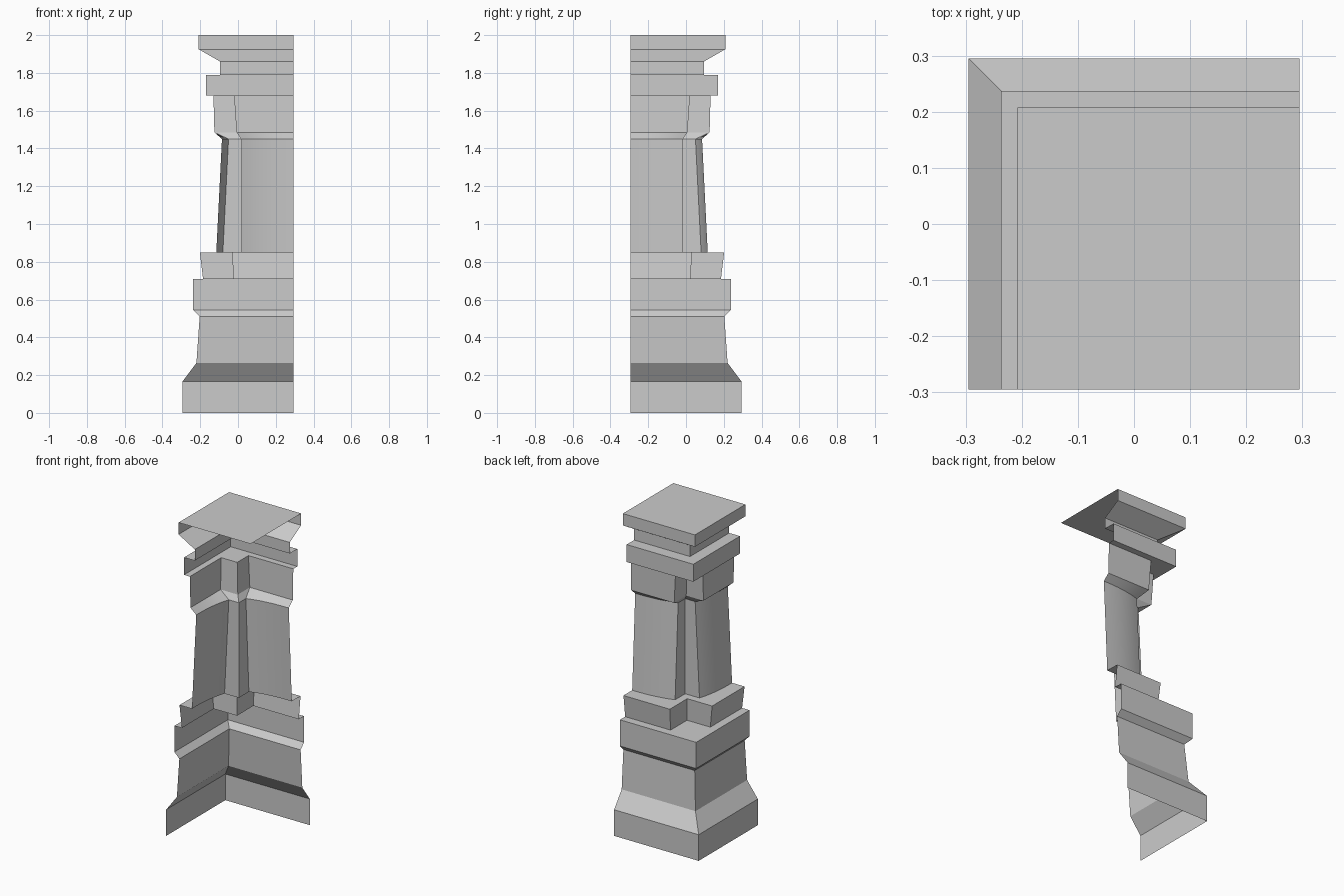
import bpy
import bmesh

cube = bpy.data.objects.get("Cube")
if cube:
    bpy.data.objects.remove(cube, do_unlink=True)

AXIS = 0.295  # pillar axis sits at (AXIS, -AXIS); only one quarter shell exists
LOBE_STEPS = 10

stone = bpy.data.materials.new("grey stone")
stone.use_nodes = True
GREY = (0.6, 0.6, 0.6, 1)
stone.diffuse_color = GREY
stone.node_tree.nodes["Principled BSDF"].inputs["Base Color"].default_value = GREY


def square(d):
    """Quarter outline of a plain square of half width d."""
    return [(d, 0), (d, d), (0, d)]


def cross(d, notch, corner=None, sag=0, steps=1):
    """Quarter outline of a notched square; the arms may be bowed by sag."""
    c = notch if corner is None else corner
    half = [(d - sag * (i / steps) ** 2.5, notch * i / steps) for i in range(steps + 1)]
    return half + [(c, c)] + [(v, u) for u, v in reversed(half)]


def loft(name, rings, cap=False, smooth=False):
    """Skin a stack of (height, outline) rings into an open shell."""
    bm = bmesh.new()
    rows = [[bm.verts.new((AXIS - u, v - AXIS, z)) for u, v in pts] for z, pts in rings]
    for low, high in zip(rows, rows[1:]):
        for i in range(len(low) - 1):
            bm.faces.new((low[i + 1], low[i], high[i], high[i + 1]))
    if cap:
        centre = bm.verts.new((AXIS, -AXIS, rings[-1][0]))
        bm.faces.new([centre] + rows[-1][::-1])
    mesh = bpy.data.meshes.new(name)
    bm.to_mesh(mesh)
    bm.free()
    mesh.materials.append(stone)
    obj = bpy.data.objects.new(name, mesh)
    bpy.context.collection.objects.link(obj)
    if smooth:
        bpy.ops.object.select_all(action='DESELECT')
        obj.select_set(True)
        bpy.context.view_layer.objects.active = obj
        bpy.ops.object.shade_smooth_by_angle()
    return obj


# Square pedestal: foot, sloped shoulder, battered block, projecting band
loft("pedestal", [(z, square(d)) for z, d in (
    (0, 0.59), (0.165, 0.59), (0.265, 0.515), (0.51, 0.498),
    (0.545, 0.532), (0.71, 0.532))])

# Notched plinth with the ledge it stands on
loft("plinth", [
    (0.71, cross(0.532, 0.317, 0.532)),
    (0.71, cross(0.48, 0.317)),
    (0.85, cross(0.497, 0.323))])

# Clustered shaft with bowed arms, flaring into the capital
loft("shaft", [
    (0.85, cross(0.497, 0.323, steps=LOBE_STEPS)),
    (0.85, cross(0.41, 0.275, sag=0.035, steps=LOBE_STEPS)),
    (1.45, cross(0.38, 0.275, sag=0.035, steps=LOBE_STEPS)),
    (1.485, cross(0.42, 0.30, steps=LOBE_STEPS))], smooth=True)

# Notched capital with the underside of the flange above
loft("capital", [
    (1.485, cross(0.42, 0.30)),
    (1.68, cross(0.425, 0.313)),
    (1.68, cross(0.465, 0.313, 0.465))])

# Square crown: flange, neck, flared top slab
loft("crown", [(z, square(d)) for z, d in (
    (1.68, 0.465), (1.79, 0.465), (1.79, 0.39), (1.86, 0.39),
    (1.925, 0.503), (2.0, 0.503))], cap=True)
